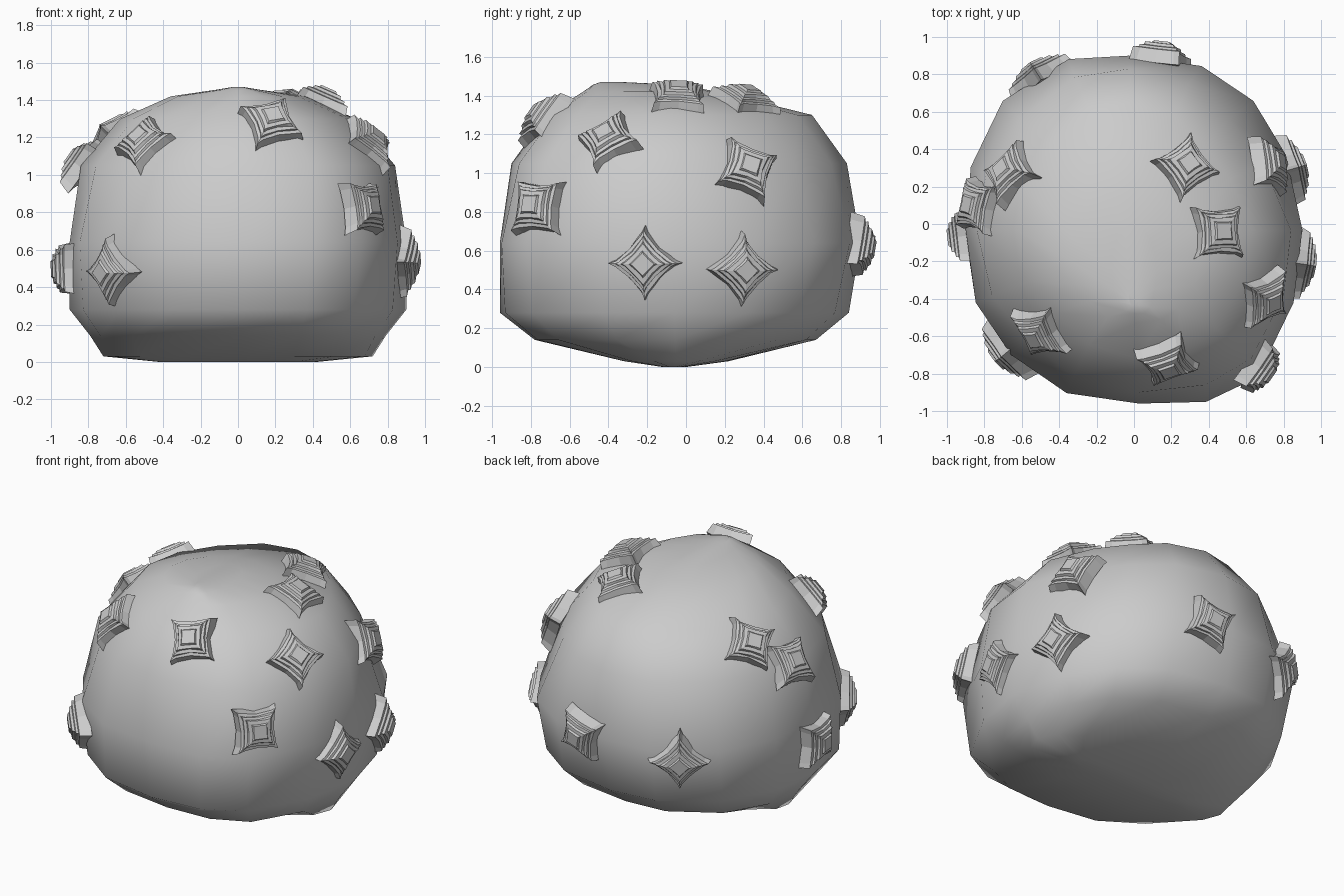
import bpy, bmesh, math, random
from mathutils import Vector, Matrix

random.seed(4)
cube = bpy.data.objects.get("Cube")
if cube:
    bpy.data.objects.remove(cube, do_unlink=True)

stone = bpy.data.materials.new("stone_grey")
stone.use_nodes = True
grey = (0.6, 0.6, 0.6, 1)
stone.diffuse_color = grey
stone.node_tree.nodes["Principled BSDF"].inputs["Base Color"].default_value = grey


def loft(name, rings):
    """Skin a stack of equal rings and cap both ends."""
    bm = bmesh.new()
    loops = [[bm.verts.new(p) for p in ring] for ring in rings]
    n = len(loops[0])
    for low, high in zip(loops, loops[1:]):
        for i in range(n):
            j = (i + 1) % n
            bm.faces.new((low[i], low[j], high[j], high[i]))
    bm.faces.new(loops[0][::-1])
    bm.faces.new(loops[-1])
    bmesh.ops.recalc_face_normals(bm, faces=bm.faces)
    mesh = bpy.data.meshes.new(name)
    bm.to_mesh(mesh)
    bm.free()
    mesh.materials.append(stone)
    obj = bpy.data.objects.new(name, mesh)
    bpy.context.collection.objects.link(obj)
    return obj


# Boulder: one plan outline, resized at each height
outline = [(1, 0), (.91, .43), (.72, .74), (.41, .94), (-.03, 1), (-.39, .98), (-.78, .74), (-.97, .36),
           (-1, 0), (-.94, -.42), (-.73, -.72), (-.4, -.94), (.03, -1), (.42, -.99), (.72, -.85), (.94, -.42)]
# z, half width, front y, back y, corner pull, narrowing of the left side towards the back
levels = [(0, .42, -.12, 0, 0, 0), (.03, .72, -.32, .22, 0, 0), (.14, .79, -.78, .67, .02, 0),
          (.28, .9, -.96, .84, .04, 0), (.64, .9, -.96, .9, 0, .02), (1.05, .84, -.9, .83, .07, .13),
          (1.3, .63, -.72, .65, .1, .1), (1.42, .36, -.53, .16, .09, 0),
          (1.455, .12, -.48, -.02, 0, 0), (1.47, .03, -.44, -.34, 0, 0)]


def boulder_ring(z, width, front, back, pull, taper):
    ring = []
    for u, v in outline:
        k = 1 - pull * math.sin(2 * math.atan2(v, u)) ** 2
        x = width * k * (u - taper * max(u, 0) * v)
        ring.append((x, (front + back) / 2 + v * k * (back - front) / 2, z))
    return ring


boulder = loft("boulder", [boulder_ring(*level) for level in levels])
boulder.data.shade_smooth()

# Barnacles: position and the direction one of the four tips points
barnacles = [
    ((.28, .31, 1.38), (.2, 1, 0)), ((.45, -.04, 1.39), (1, 1, 0)),
    ((.7, .31, 1.01), (0, -.45, 1)), ((.87, .3, .5), (0, 0, 1)),
    ((.74, -.42, 1.21), (0, .08, 1)), ((.96, -.22, .53), (0, 0, 1)),
    ((.18, -.75, 1.29), (.45, 0, 1)), ((.74, -.8, .84), (.75, .65, 1)),
    ((-.5, -.58, 1.17), (-.25, 0, 1)), ((-.71, -.7, .48), (.05, 0, 1)),
    ((-.95, -.07, .5), (0, 1, 1)), ((-.86, .1, 1.06), (.2, .8, 1.2)),
    ((-.71, .3, 1.25), (.05, 1, 0)), ((-.54, .84, .57), (0, 0, 1)),
    ((.15, .92, .62), (.6, 0, 1))]

# Stepped tiers: tip radius, height, sharpness of the star
tiers = [(.2, -.03, 2.6), (.18, .045, 2.6), (.15, .05, 2.5), (.147, .063, 2.5), (.118, .068, 2.4),
         (.108, .084, 2.3), (.072, .088, 2.2), (.06, .1, 2.1)]


def star_ring(radius, height, power):
    ring = []
    for i in range(16):
        a = math.tau * i / 16
        c, s = math.cos(a), math.sin(a)
        r = radius * random.uniform(.96, 1.04)
        ring.append((r * math.copysign(abs(c) ** power, c),
                     r * math.copysign(abs(s) ** power, s), height))
    return ring


bpy.context.view_layer.update()
for i, (place, tip) in enumerate(barnacles, 1):
    hit, point, normal, face = boulder.closest_point_on_mesh(Vector(place))
    # Blend the facet direction with the overall outward direction
    outward = (point - Vector((0, 0, .6))).normalized()
    up = (normal * 2 + outward).normalized()
    side = Vector(tip)
    side = (side - up * side.dot(up)).normalized()
    barnacle = loft(f"barnacle_{i}", [star_ring(*t) for t in tiers])
    turn = Matrix((side, up.cross(side), up)).transposed().to_4x4()
    barnacle.matrix_world = Matrix.Translation(point) @ turn
